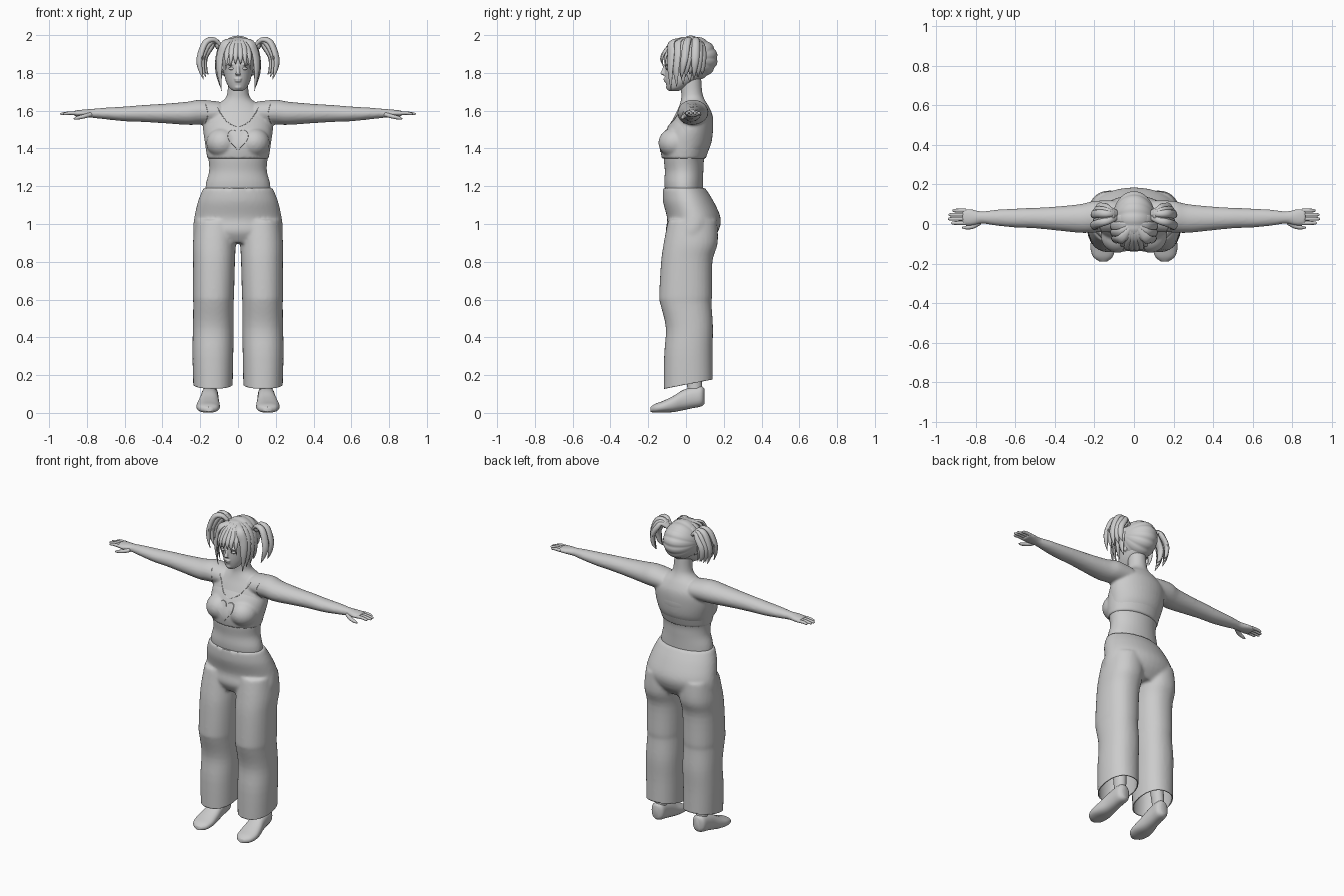
import bpy, bmesh, math
from mathutils import Vector, Matrix

if "Cube" in bpy.data.objects:
    bpy.data.objects.remove(bpy.data.objects["Cube"])

grey = bpy.data.materials.new("plain grey")
grey.diffuse_color = (0.6, 0.6, 0.6, 1)
grey.use_nodes = True
grey.node_tree.nodes["Principled BSDF"].inputs["Base Color"].default_value = grey.diffuse_color


def finish(name, bm, angle=50):
    """Turn a bmesh into a named, smooth-shaded object."""
    bmesh.ops.recalc_face_normals(bm, faces=bm.faces)
    me = bpy.data.meshes.new(name)
    bm.to_mesh(me)
    bm.free()
    ob = bpy.data.objects.new(name, me)
    bpy.context.collection.objects.link(ob)
    me.materials.append(grey)
    bpy.context.view_layer.objects.active = ob
    ob.select_set(True)
    bpy.ops.object.shade_smooth_by_angle(angle=math.radians(angle))
    ob.select_set(False)
    return ob


def fuse(bm, voxel, rounds):
    """Melt overlapping solids into one soft skin and return it as a bmesh."""
    bmesh.ops.recalc_face_normals(bm, faces=bm.faces)
    me = bpy.data.meshes.new("fuse")
    bm.to_mesh(me)
    bm.free()
    ob = bpy.data.objects.new("fuse", me)
    bpy.context.collection.objects.link(ob)
    mod = ob.modifiers.new("skin", "REMESH")
    mod.mode, mod.voxel_size = "VOXEL", voxel
    mod = ob.modifiers.new("soften", "SMOOTH")
    mod.factor, mod.iterations = 0.5, rounds
    dg = bpy.context.evaluated_depsgraph_get()
    out = bmesh.new()
    out.from_mesh(bpy.data.meshes.new_from_object(ob.evaluated_get(dg)))
    bpy.data.objects.remove(ob)
    return out


def spline(pts, sub):
    res = []
    for i in range(len(pts) - 1):
        p = [pts[max(i - 1, 0)], pts[i], pts[i + 1], pts[min(i + 2, len(pts) - 1)]]
        for k in range(sub):
            t = k / sub
            res.append([0.5 * (2 * b + (c - a) * t + (2 * a - 5 * b + 4 * c - d) * t * t
                               + (3 * b - a - 3 * c + d) * t ** 3) for a, b, c, d in zip(*p)])
    return res + [list(pts[-1])]


def sweep(bm, pts, axis=None, up=(0, 1, 0), center=None, s=1, n=24, e=1.0, sub=4):
    """Loft elliptical rings (x, y, z, half width, half depth) along a path."""
    rows = spline(pts, sub)
    pos = [Vector(r[:3]) for r in rows]
    rings = []
    for i, r in enumerate(rows):
        t = Vector(axis) if axis else pos[min(i + 1, len(pos) - 1)] - pos[max(i - 1, 0)]
        t.normalize()
        u = pos[i] - Vector(center) if center else Vector(up)
        side = u.cross(t).normalized()
        other = t.cross(side)
        ring = []
        for k in range(n):
            c, d = math.cos(math.tau * k / n), math.sin(math.tau * k / n)
            v = pos[i] + side * max(r[3], .001) * math.copysign(abs(c) ** e, c) \
                + other * max(r[4], .001) * math.copysign(abs(d) ** e, d)
            ring.append(bm.verts.new((v.x * s, v.y, max(v.z, 0))))
        rings.append(ring)
    for a, b in zip(rings, rings[1:]):
        for k in range(n):
            bm.faces.new((a[k], a[(k + 1) % n], b[(k + 1) % n], b[k]))
    bm.faces.new(rings[0][::-1])
    bm.faces.new(rings[-1])


def blob(bm, loc, size):
    m = Matrix.Translation(loc) @ Matrix.Diagonal((*size, 1))
    bmesh.ops.create_uvsphere(bm, u_segments=24, v_segments=16, radius=1, matrix=m)


def column(bm, rows, **kw):
    """Upright loft from rows of (z, x, y, half width, half depth)."""
    sweep(bm, [(x, y, z, a, b) for z, x, y, a, b in rows], axis=(0, 0, 1), **kw)


SIDES = (1, -1)

# Torso, neck and arms
bm = bmesh.new()
column(bm, [(1.08, 0, 0, .17, .09), (1.2, 0, -.012, .172, .102), (1.28, 0, -.01, .153, .102),
            (1.35, 0, -.01, .158, .108), (1.42, 0, .01, .172, .122), (1.5, 0, .025, .185, .118),
            (1.57, 0, .04, .175, .102), (1.62, 0, .042, .13, .08), (1.66, 0, .036, .072, .062),
            (1.7, 0, .03, .056, .056), (1.78, 0, .025, .053, .055)], n=40)
for s in SIDES:
    sweep(bm, [(.1, .04, 1.588, .08, .06), (.2, .037, 1.592, .08, .066), (.27, .028, 1.586, .073, .061),
               (.4, .028, 1.585, .06, .051), (.5, .03, 1.585, .052, .045), (.6, .03, 1.583, .048, .039),
               (.7, .032, 1.585, .04, .031), (.77, .033, 1.586, .031, .024),
               (.82, .033, 1.586, .042, .02), (.87, .036, 1.585, .043, .015)],
          axis=(1, 0, 0), up=(0, 0, 1), s=s)
body = finish("body", fuse(bm, .008, 5))

# Fingers and thumbs
bm = bmesh.new()
for s in SIDES:
    for y, tip in ((.068, .918), (.047, .937), (.026, .94), (.005, .925)):
        sweep(bm, [(.85, y, 1.586, .010, .010), (.89, y, 1.587, .0095, .009),
                   (tip - .008, y, 1.583, .008, .007), (tip, y, 1.581, .003, .003)],
              up=(0, 0, 1), s=s, n=12)
    sweep(bm, [(.78, .008, 1.58, .012, .012), (.815, -.012, 1.57, .012, .011),
               (.85, -.018, 1.562, .009, .009), (.87, -.018, 1.557, .003, .003)],
          up=(0, 0, 1), s=s, n=12)
finish("fingers", bm)

# Crop top with a hem standing slightly off the skin
bm = bmesh.new()
column(bm, [(1.345, 0, -.012, .162, .116), (1.42, 0, -.003, .174, .132), (1.5, 0, .02, .182, .124),
            (1.56, 0, .035, .168, .1), (1.6, 0, .04, .13, .07)], n=40)
for s in SIDES:
    blob(bm, (.083 * s, -.058, 1.43), (.085, .088, .08))
crop_top = finish("crop_top", fuse(bm, .008, 4))

# Wide trousers: hips and two legs, cut open along a sloping hem
bm = bmesh.new()
column(bm, [(1.19, 0, -.01, .184, .112), (1.12, 0, .012, .212, .134), (1.03, 0, .042, .232, .142),
            (.96, 0, .032, .238, .138), (.9, 0, .025, .225, .1)], n=40)
for s in SIDES:
    column(bm, [(1.02, .115, .035, .11, .13), (.9, .125, .025, .114, .143), (.8, .127, .004, .111, .136),
                (.62, .13, -.002, .109, .14), (.58, .13, -.001, .107, .136), (.45, .131, .018, .108, .125),
                (.3, .133, .012, .108, .128), (.05, .132, .012, .102, .131)], s=s, n=32, e=.9)
bm = fuse(bm, .01, 4)
bmesh.ops.bisect_plane(bm, geom=bm.verts[:] + bm.edges[:] + bm.faces[:], plane_co=(0, 0, .15),
                       plane_no=(0, -.19, 1), clear_inner=True)
trousers = finish("trousers", bm)
mod = trousers.modifiers.new("cloth", "SOLIDIFY")
mod.thickness, mod.offset = .006, -1

# Ankles and shoes
bm = bmesh.new()
for s in SIDES:
    column(bm, [(.08, .148, .045, .036, .042), (.16, .145, .045, .034, .04), (.4, .135, .02, .05, .055)], s=s)
finish("ankles", bm)
bm = bmesh.new()
for s in SIDES:
    sweep(bm, [(.148, .097, .088, .02, .04), (.148, .08, .088, .042, .054), (.15, .03, .08, .046, .056),
               (.152, -.02, .066, .05, .053), (.156, -.07, .046, .058, .042), (.158, -.12, .033, .062, .031),
               (.157, -.165, .024, .05, .023), (.155, -.189, .018, .02, .012)],
          axis=(0, -1, 0), up=(0, 0, 1), s=s, e=.85)
finish("shoes", bm)

# Head with nose, lips, brows and ears
bm = bmesh.new()
column(bm, [(1.705, 0, -.065, .024, .028), (1.72, 0, -.052, .045, .048), (1.75, 0, -.028, .062, .08),
            (1.78, 0, -.008, .071, .104), (1.82, 0, .01, .078, .122), (1.87, 0, .02, .085, .13),
            (1.93, 0, .02, .078, .112), (1.975, 0, .02, .045, .06)], n=40)
sweep(bm, [(0, -.108, 1.84, .007, .01), (0, -.118, 1.815, .009, .01), (0, -.125, 1.797, .013, .011),
           (0, -.113, 1.787, .012, .008)], axis=(0, 0, 1), n=16)
blob(bm, (0, -.108, 1.768), (.02, .012, .006))
blob(bm, (0, -.106, 1.757), (.018, .012, .006))
blob(bm, (0, -.092, 1.725), (.02, .014, .014))
for s in SIDES:
    blob(bm, (.034 * s, -.098, 1.845), (.024, .012, .006))
    blob(bm, (.08 * s, .015, 1.815), (.01, .02, .03))
finish("head", fuse(bm, .004, 2))
bm = bmesh.new()
for s in SIDES:
    blob(bm, (.033 * s, -.097, 1.823), (.017, .011, .008))
finish("eyes", bm)

# Hair cap: ridges run across the skull towards both bunches
bm = bmesh.new()
NU, NT, C = 24, 112, Vector((0, .025, 1.877))
grid = []
for i in range(1, NU):
    u = math.pi * i / NU
    row = []
    for k in range(NT):
        t = math.tau * k / NT
        r = math.sin(u) * (1 - .035 * abs(math.cos(7 * t)) ** 4)
        row.append(bm.verts.new(C + Vector((.108 * math.cos(u), .143 * r * math.cos(t), .12 * r * math.sin(t)))))
    grid.append(row)
for a, b in zip(grid, grid[1:]):
    for k in range(NT):
        bm.faces.new((a[k], a[(k + 1) % NT], b[(k + 1) % NT], b[k]))
bm.faces.new(grid[0])
bm.faces.new(grid[-1])
open_face = [f for f in bm.faces if f.calc_center_median().z < 1.765
             or (f.calc_center_median().y < -.03 and f.calc_center_median().z < 1.925)]
bmesh.ops.delete(bm, geom=open_face, context="FACES")
finish("hair_cap", bm, 35)

# Loose locks: fringe and face-framing strands
bm = bmesh.new()
for s in SIDES:
    for x, y, z in ((.012, -.125, 1.845), (.034, -.12, 1.83), (.056, -.105, 1.815)):
        sweep(bm, [(.01, .01, 1.985, .006, .004), (x * .7, -.06, 1.968, .016, .008),
                   (x, y + .012, 1.915, .015, .008), (x * 1.1, y - .006, 1.875, .01, .006),
                   (x * 1.15, y, z, .001, .001)], center=(0, .02, 1.87), s=s, n=10)
    for x, y, z in ((.093, -.075, 1.705), (.1, -.045, 1.725), (.104, -.01, 1.735), (.103, .025, 1.75)):
        sweep(bm, [(.012, y * .3 + .01, 1.983, .008, .005), (.065, y, 1.963, .024, .009),
                   (x, y - .004, 1.9, .024, .01), (x + .006, y - .008, 1.81, .018, .009),
                   (x - .006, y - .004, z, .001, .001)], center=(0, .02, 1.87), s=s, n=10)
finish("loose_locks", bm)

# Side bunches and their ties
bm = bmesh.new()
for s in SIDES:
    for i in range(6):
        d, o = (i - 2.5) * .016, (i % 3) * .013
        sweep(bm, [(.085, .045 + d * .3, 1.935, .012, .01), (.125, .045 + d * .7, 1.975 - o * .6, .017, .013),
                   (.172 - o, .045 + d, 1.96 - o, .021, .016), (.203 - o, .04 + d * 1.2, 1.88, .022, .015),
                   (.2 - o, .035 + d * 1.3, 1.82, .014, .011), (.182 - o, .03 + d * 1.4, 1.765 + o, .001, .001)],
              center=(.11, .04, 1.83), s=s, n=10)
    blob(bm, (.108 * s, .045, 1.95), (.014, .03, .026))
finish("side_bunches", bm)

# Heart plate and seams are laid onto the chest
bpy.context.view_layer.update()


def chest(x, z, off):
    hits = [ob.ray_cast((x, -1, z), (0, 1, 0)) for ob in (body, crop_top)]
    return (x, min([h[1].y for h in hits if h[0]] or [0]) - off, z)


bm = bmesh.new()
rings = []
for k, off in ((.05, .004), (.3, .004), (.55, .004), (.8, .004), (.97, .004), (1, -.002)):
    rings.append([])
    for j in range(40):
        t = math.tau * j / 40
        h = 13 * math.cos(t) - 5 * math.cos(2 * t) - 2 * math.cos(3 * t) - math.cos(4 * t)
        rings[-1].append(bm.verts.new(chest(.056 * k * math.sin(t) ** 3, 1.45 + .0041 * k * h, off)))
for a, b in zip(rings, rings[1:]):
    for j in range(40):
        bm.faces.new((a[j], a[(j + 1) % 40], b[(j + 1) % 40], b[j]))
bm.faces.new(rings[0])
finish("heart_plate", bm, 30)
bm = bmesh.new()
for s in SIDES:
    for line in ([(.11, 1.62), (.085, 1.575), (.05, 1.535), (.005, 1.515)], [(.172, 1.635), (.16, 1.58), (.175, 1.53)]):
        pts = [(*chest(x, z, 0), .0018, .0018) for x, z in spline(line, 6)]
        sweep(bm, pts, s=s, n=6, sub=1)
finish("seams", bm)
